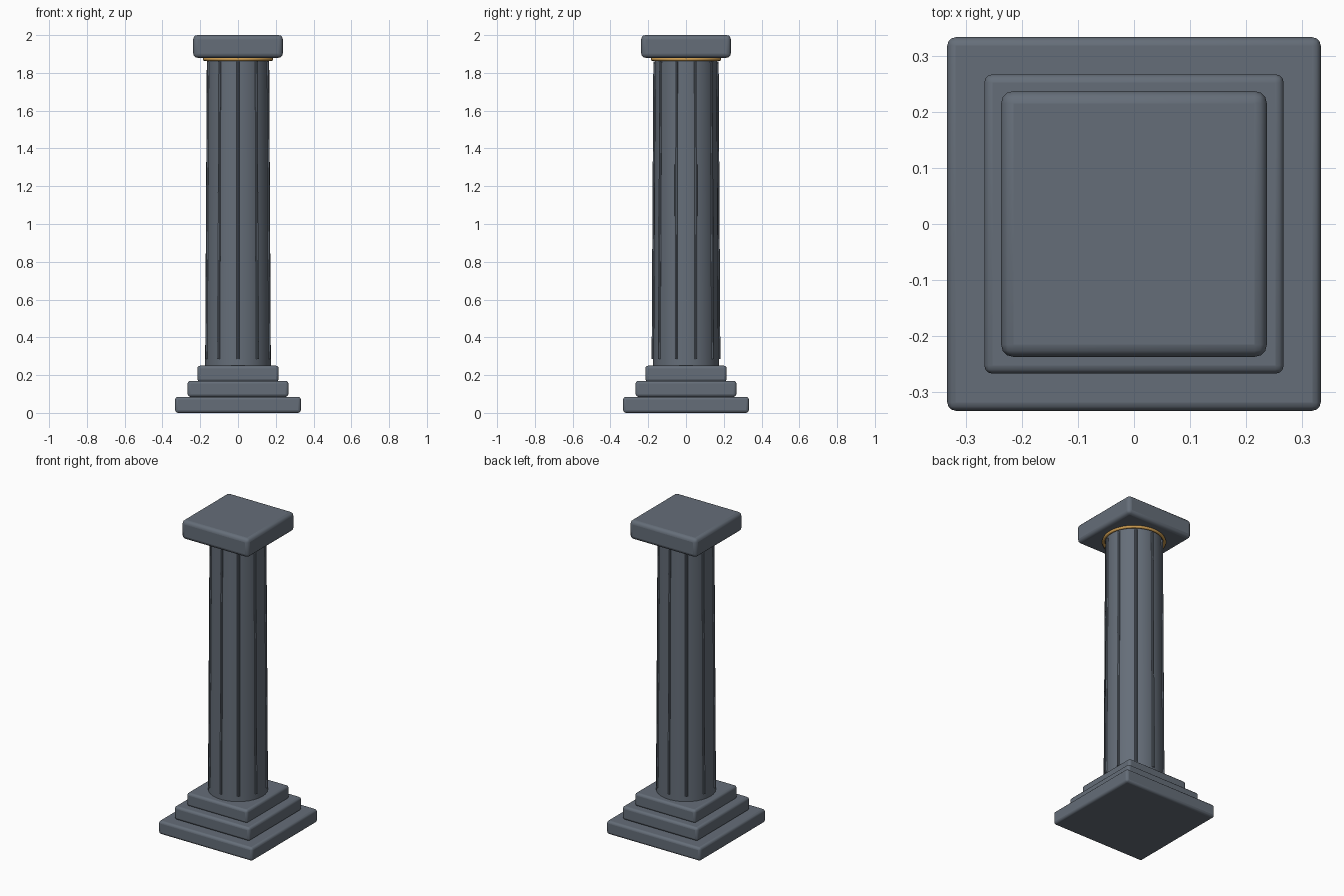
import bpy, math
from mathutils import Vector

if "Cube" in bpy.data.objects:
    bpy.data.objects.remove(bpy.data.objects["Cube"], do_unlink=True)


def material(name, rgb):
    m = bpy.data.materials.new(name)
    m.use_nodes = True
    m.diffuse_color = (*rgb, 1)
    m.node_tree.nodes["Principled BSDF"].inputs["Base Color"].default_value = (*rgb, 1)
    return m


stone = material("slate stone", (0.13, 0.155, 0.19))
gold = material("gold", (0.60, 0.33, 0.08))


def finish(name, mat):
    ob = bpy.context.object
    ob.name = name
    ob.data.materials.append(mat)
    bpy.ops.object.shade_smooth_by_angle(angle=math.radians(40))
    return ob


def slab(name, half, z0, z1, bevel):
    bpy.ops.mesh.primitive_cube_add(size=1, location=(0, 0, (z0 + z1) / 2))
    bpy.context.object.scale = (2 * half, 2 * half, z1 - z0)
    bpy.ops.object.transform_apply(location=False, rotation=False, scale=True)
    ob = finish(name, stone)
    mod = ob.modifiers.new("rounded edges", 'BEVEL')
    mod.width = bevel
    mod.segments = 3


# Stepped base and capital
slab("base_slab", 0.333, 0, 0.085, 0.015)
slab("middle_step", 0.267, 0.085, 0.17, 0.015)
slab("upper_step", 0.215, 0.165, 0.25, 0.015)
slab("capital", 0.237, 1.88, 2.0, 0.022)

# Tapered shaft
BOTTOM, TOP = 0.174, 0.165
bpy.ops.mesh.primitive_cone_add(vertices=32, radius1=BOTTOM, radius2=TOP,
                                depth=1.65, location=(0, 0, 1.07))
finish("shaft", stone)

# Gold collar under the capital
bpy.ops.mesh.primitive_torus_add(major_radius=0.177, minor_radius=0.009,
                                 major_segments=48, minor_segments=10,
                                 location=(0, 0, 1.872))
finish("collar", gold)

# Thin ribs following the taper of the shaft
RIBS = 10
for i in range(RIBS):
    a = math.tau * i / RIBS - math.pi / 2
    out = Vector((math.cos(a), math.sin(a), 0))
    low = out * BOTTOM + Vector((0, 0, 0.285))
    high = out * TOP + Vector((0, 0, 1.86))
    axis = high - low
    bpy.ops.mesh.primitive_cylinder_add(vertices=8, radius=0.008, depth=axis.length,
                                        location=(low + high) / 2)
    ob = bpy.context.object
    ob.rotation_mode = 'QUATERNION'
    ob.rotation_quaternion = axis.to_track_quat('Z', 'Y')
    finish(f"rib_{i + 1}", stone)
